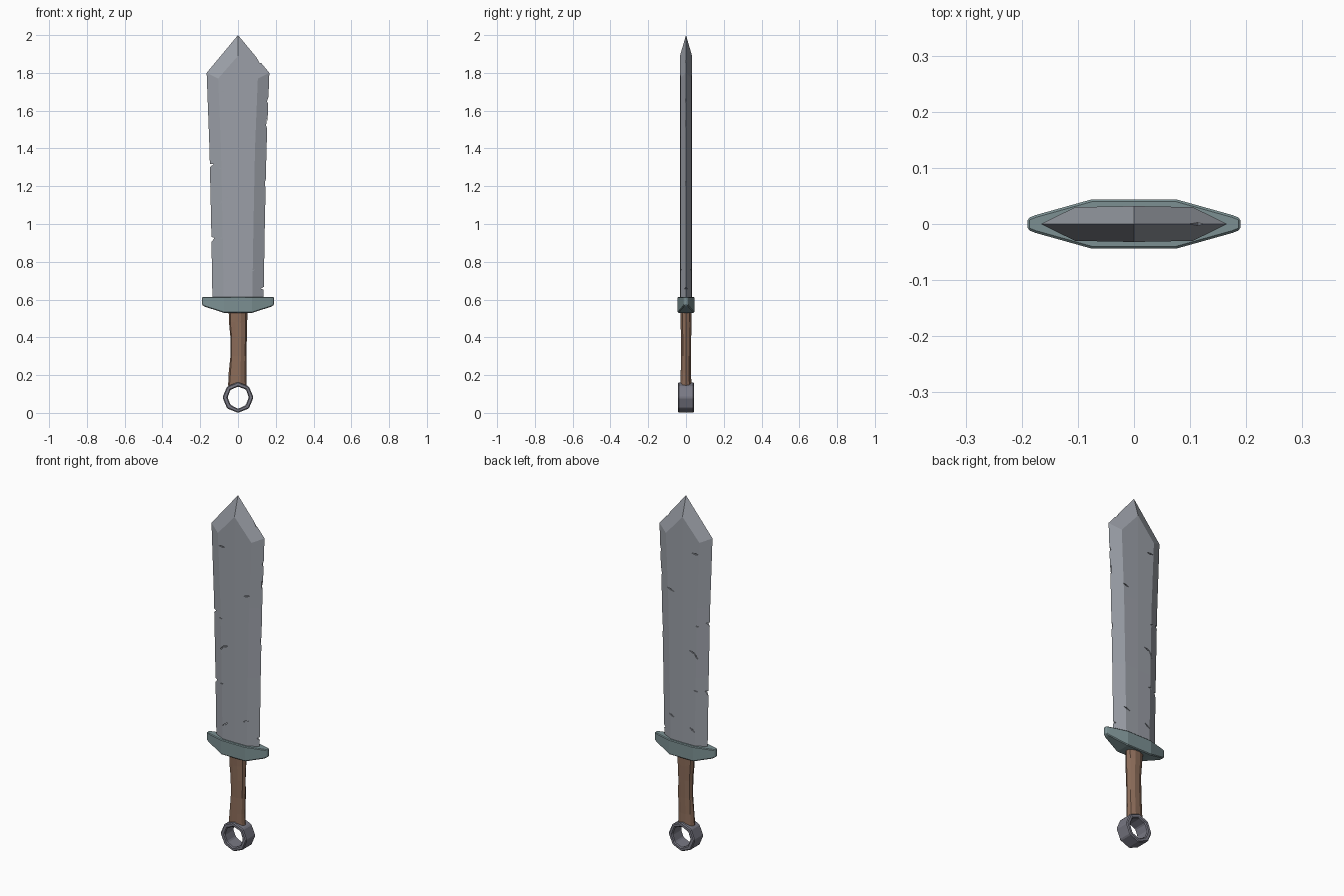
import bpy, bmesh, math, random
from mathutils import Vector

if "Cube" in bpy.data.objects:
    bpy.data.objects.remove(bpy.data.objects["Cube"])

random.seed(4)


def make(name, bm, color, bevel=0):
    bmesh.ops.recalc_face_normals(bm, faces=bm.faces)
    me = bpy.data.meshes.new(name)
    bm.to_mesh(me)
    bm.free()
    ob = bpy.data.objects.new(name, me)
    bpy.context.collection.objects.link(ob)
    mat = bpy.data.materials.new(name + "_colour")
    mat.diffuse_color = (*color, 1)
    mat.use_nodes = True
    mat.node_tree.nodes["Principled BSDF"].inputs["Base Color"].default_value = mat.diffuse_color
    me.materials.append(mat)
    if bevel:
        m = ob.modifiers.new("bevel", "BEVEL")
        m.width, m.segments, m.limit_method = bevel, 1, "ANGLE"
    return ob


def loft(rings, closed=False):
    """Skin a list of equal-length rings, capped unless it loops."""
    bm = bmesh.new()
    vs = [[bm.verts.new(p) for p in r] for r in rings]
    n = len(rings[0])
    for a, b in zip(vs, vs[1:] + vs[:1] if closed else vs[1:]):
        for i in range(n):
            j = (i + 1) % n
            bm.faces.new((a[i], a[j], b[j], b[i]))
    if not closed:
        bm.faces.new(vs[0])
        bm.faces.new(vs[-1])
    return bm


# Blade: eight-point diamond section, widening up to the shoulders
def section(z, w, ridge, z_ridge, z_mid):
    t, m = 0.030, 0.032
    return [(-w, 0, z), (-ridge, -t, z_ridge), (0, -m, z_mid), (ridge, -t, z_ridge),
            (w, 0, z), (ridge, t, z_ridge), (0, m, z_mid), (-ridge, t, z_ridge)]


bm = loft([section(0.58, 0.135, 0.075, 0.58, 0.58),
           section(1.00, 0.142, 0.082, 1.00, 1.00),
           section(1.40, 0.151, 0.090, 1.40, 1.40),
           section(1.80, 0.166, 0.105, 1.77, 1.89)])
bm.verts.ensure_lookup_table()
top = bm.verts[-8:]
bmesh.ops.delete(bm, geom=[f for f in bm.faces if all(v in top for v in f.verts)],
                 context="FACES_ONLY")
tip = bm.verts.new((0, 0, 2))
for a, b, c in ((0, 1, 2), (4, 3, 2), (4, 5, 6), (0, 7, 6)):
    bm.faces.new((top[a], top[b], top[c], tip))
blade = make("blade", bm, (0.33, 0.35, 0.39))

# Battle damage: thin wedges cut into the edges and the flats
def wedge(bm, centre, length, height, depth, tilt):
    c, s = math.cos(tilt), math.sin(tilt)
    pts = [(-length, 0), (0, -height), (length, 0), (0, height)]
    rings = [[bm.verts.new(Vector(centre) + Vector((x * c - z * s, y, x * s + z * c)))
              for x, z in pts] for y in (-depth, depth)]
    for i in range(4):
        j = (i + 1) % 4
        bm.faces.new((rings[0][i], rings[0][j], rings[1][j], rings[1][i]))
    for r in rings:
        bm.faces.new(r)


bm = bmesh.new()
edge_nicks = [(-0.151, 1.31, 0.022, 0.010, 0.3), (-0.143, 0.92, 0.020, 0.014, 0.4),
              (0.163, 1.65, 0.010, 0.022, 0.1), (0.157, 1.52, 0.008, 0.040, 0.15),
              (0.137, 0.66, 0.016, 0.008, 0.2), (0.125, 1.868, 0.018, 0.045, 0.9),
              (0.148, 1.22, 0.006, 0.030, -0.1)]
for x, z, l, h, tilt in edge_nicks:
    wedge(bm, (x, 0, z), l, h, 0.06, tilt)
for x, z, tilt in ((-0.08, 1.70, 0), (-0.10, 1.295, -0.2), (-0.06, 1.14, 0.3), (-0.085, 1.12, 1.0),
                   (0.075, 1.46, 0.3), (0.07, 0.75, 0.4), (-0.06, 0.70, 0.6), (-0.09, 0.925, 0)):
    for side in (-1, 1):
        wedge(bm, (x, side * 0.034, z), 0.022, 0.004, 0.010, tilt)
cutter = make("nick_cutter", bm, (0.2, 0.2, 0.2))
cutter.hide_render = True
mod = blade.modifiers.new("nicks", "BOOLEAN")
mod.operation, mod.object, mod.solver = "DIFFERENCE", cutter, "EXACT"
mod.use_self = True
bpy.context.view_layer.objects.active = blade
bpy.ops.object.modifier_apply(modifier="nicks")
bpy.data.objects.remove(cutter)

# Guard: boat shape, flat on top and tapering to both ends
guard = [(-0.190, 0.572, 0.010), (-0.175, 0.562, 0.016), (-0.075, 0.530, 0.044),
         (0.075, 0.530, 0.044), (0.175, 0.562, 0.016), (0.190, 0.572, 0.010)]
make("guard", loft([[(x, -y, zb), (x, y, zb), (x, y, 0.614), (x, -y, 0.614)]
                    for x, zb, y in guard]), (0.20, 0.28, 0.29), 0.004)

# Grip: slightly bent, rough-hewn wooden handle
rings = []
for z, cx, rx, ry in ((0.145, -0.003, 0.050, 0.031), (0.21, -0.002, 0.046, 0.029),
                      (0.30, 0.002, 0.044, 0.027), (0.40, 0.003, 0.044, 0.028),
                      (0.48, 0.000, 0.049, 0.031), (0.54, 0.000, 0.051, 0.032)):
    ring = []
    for i in range(10):
        a = math.tau * i / 10
        k = random.uniform(0.95, 1.04)
        ring.append((cx + rx * k * math.cos(a), ry * k * math.sin(a), z))
    rings.append(ring)
make("grip", loft(rings), (0.26, 0.15, 0.10))

# Pommel: chunky eight-sided ring
rings = []
for i in range(8):
    a = math.tau * i / 8
    s, c = math.sin(a), math.cos(a)
    ro, ri = 0.082, 0.058 + random.uniform(-0.003, 0.003)
    rings.append([(r * s, y, 0.082 + r * c)
                  for r, y in ((ro, -0.042), (ro, 0.042), (ri, 0.042), (ri, -0.042))])
make("pommel_ring", loft(rings, closed=True), (0.19, 0.19, 0.23), 0.005)
